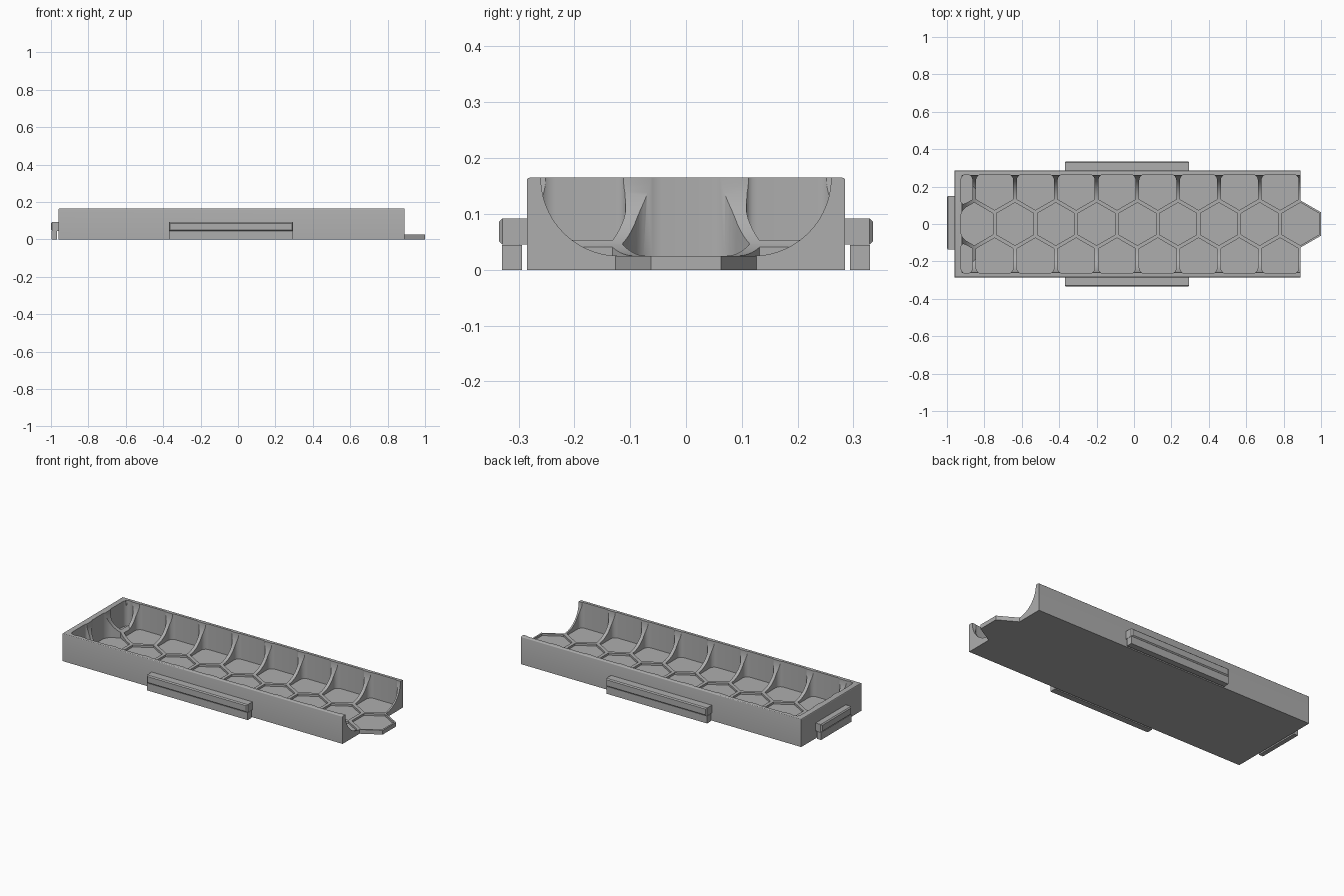
import bpy, bmesh, math
from mathutils import Vector

cube = bpy.data.objects.get("Cube")
if cube:
    bpy.data.objects.remove(cube, do_unlink=True)

# Main dimensions
BACK, FRONT, HALF_W, TOP = -0.96, 0.89, 0.285, 0.165
WALL_X, WALL_Y = -0.925, 0.265          # inner wall faces
FLOOR, RIDGE = 0.013, 0.025             # pocket floor and ridge top
APOTHEM, RIB = 0.109, 0.010             # cell half width, half rib width
PITCH = 2 * APOTHEM
RADIUS = APOTHEM / math.cos(math.pi / 6)
ROW_Y = 1.5 * RADIUS
INNER = APOTHEM - RIB
INNER_R = INNER / math.cos(math.pi / 6)
SLOPE = math.tan(math.pi / 6)

grey = bpy.data.materials.new("warm_grey_plastic")
grey.use_nodes = True
COLOUR = (0.42, 0.42, 0.42, 1)
grey.diffuse_color = COLOUR
grey.node_tree.nodes["Principled BSDF"].inputs["Base Color"].default_value = COLOUR


def finish(name, bm):
    bmesh.ops.recalc_face_normals(bm, faces=bm.faces)
    mesh = bpy.data.meshes.new(name)
    bm.to_mesh(mesh)
    bm.free()
    mesh.materials.append(grey)
    obj = bpy.data.objects.new(name, mesh)
    bpy.context.collection.objects.link(obj)
    return obj


def prism(bm, outline, z0, z1):
    """Upright prism over a flat outline; returns its vertical edges."""
    low = [bm.verts.new((x, y, z0)) for x, y in outline]
    high = [bm.verts.new((x, y, z1)) for x, y in outline]
    bm.faces.new(low)
    bm.faces.new(high)
    n = len(low)
    for i in range(n):
        j = (i + 1) % n
        bm.faces.new((low[i], low[j], high[j], high[i]))
    return [bm.edges.get((a, b)) for a, b in zip(low, high)]


def rect(x0, x1, y0, y1):
    return [(x0, y0), (x1, y0), (x1, y1), (x0, y1)]


def hexagon(cx, r):
    return [(cx + r * math.sin(i * math.pi / 3), r * math.cos(i * math.pi / 3))
            for i in range(6)]


def bevel(bm, edges, size, segments):
    bmesh.ops.recalc_face_normals(bm, faces=bm.faces)
    bmesh.ops.bevel(bm, geom=edges, offset=size, segments=segments,
                    profile=0.5, affect='EDGES')


def add_cell(bm, outline):
    """Pocket cutter with rounded corners where it meets a wall."""
    edges = prism(bm, outline, FLOOR, 2 * TOP)
    at_wall = [e for e in edges
               if abs(abs(e.verts[0].co.y) - WALL_Y) < 1e-4
               or abs(e.verts[0].co.x - WALL_X) < 1e-4]
    if at_wall:
        bevel(bm, at_wall, 0.03, 6)


def boolean(target, tool, operation):
    mod = target.modifiers.new(operation, 'BOOLEAN')
    mod.operation = operation
    mod.solver = 'EXACT'
    mod.object = tool
    bpy.context.view_layer.objects.active = target
    bpy.ops.object.modifier_apply(modifier=mod.name)
    bpy.data.objects.remove(tool, do_unlink=True)


# Tray block with softened outer rim
bm = bmesh.new()
prism(bm, rect(BACK, FRONT, -HALF_W, HALF_W), 0, TOP)
rim = [e for e in bm.edges if all(v.co.z > TOP - 0.001 for v in e.verts)
       and not all(v.co.x > 0 for v in e.verts)]
bevel(bm, rim, 0.005, 3)
tray = finish("honeycomb_tray", bm)

# Scooped cavity, open at one end
bm = bmesh.new()
prism(bm, rect(WALL_X + 0.005, 1.3, -WALL_Y + 0.005, WALL_Y - 0.005), RIDGE, 2 * TOP)
scoop = [e for e in bm.edges if all(v.co.z < RIDGE + 0.001 for v in e.verts)
         and not all(v.co.x > 1 for v in e.verts)]
bevel(bm, scoop, TOP - RIDGE, 20)
boolean(tray, finish("cavity_cutter", bm), 'DIFFERENCE')

# Hexagonal tongue
bm = bmesh.new()
prism(bm, hexagon(FRONT, RADIUS), 0, RIDGE)
boolean(tray, finish("tongue", bm), 'UNION')

# Honeycomb pockets: middle row, then the two outer rows
bm = bmesh.new()
for k in range(9):
    cx = FRONT - PITCH * k
    if k < 8:
        add_cell(bm, hexagon(cx, INNER_R))
    else:
        y = INNER_R - (cx - WALL_X) * SLOPE
        add_cell(bm, [(WALL_X, -y), (cx, -INNER_R), (cx + INNER, -INNER_R / 2),
                      (cx + INNER, INNER_R / 2), (cx, INNER_R), (WALL_X, y)])
    ox = cx - APOTHEM
    tip, shoulder = ROW_Y - INNER_R, ROW_Y - INNER_R / 2
    right = [(ox + INNER, shoulder), (ox + INNER, WALL_Y)]
    if k < 8:
        shape = [(ox, tip)] + right + [(ox - INNER, WALL_Y), (ox - INNER, shoulder)]
    else:
        shape = [(WALL_X, tip + (WALL_X - ox) * SLOPE)] + right + [(WALL_X, WALL_Y)]
    for side in (1, -1):
        add_cell(bm, [(x, side * y) for x, y in shape])
boolean(tray, finish("pocket_cutter", bm), 'DIFFERENCE')


# Outer rails, each above a separate support strip
def rail(name, box, strip, outward):
    out = Vector(outward)
    bm = bmesh.new()
    prism(bm, box, 0.045, 0.092)
    far = max(v.co.dot(out) for v in bm.verts)
    edges = [e for e in bm.edges if all(v.co.dot(out) > far - 0.001 for v in e.verts)]
    bevel(bm, edges, 0.006, 1)
    finish(name, bm)
    bm = bmesh.new()
    prism(bm, strip, 0, 0.044)
    finish(name + "_support", bm)


for name, s in (("back_rail", 1), ("front_rail", -1)):
    rail(name, rect(-0.37, 0.295, s * 0.283, s * 0.335),
         rect(-0.37, 0.295, s * 0.294, s * 0.33), (0, s, 0))
rail("end_rail", rect(BACK + 0.002, -1.0, -0.135, 0.15),
     rect(-0.969, -0.996, -0.135, 0.15), (-1, 0, 0))

# Smooth the curved scoops, keep sharp edges
bpy.ops.object.select_all(action='DESELECT')
tray.select_set(True)
bpy.context.view_layer.objects.active = tray
bpy.ops.object.shade_smooth_by_angle(angle=math.radians(30))
